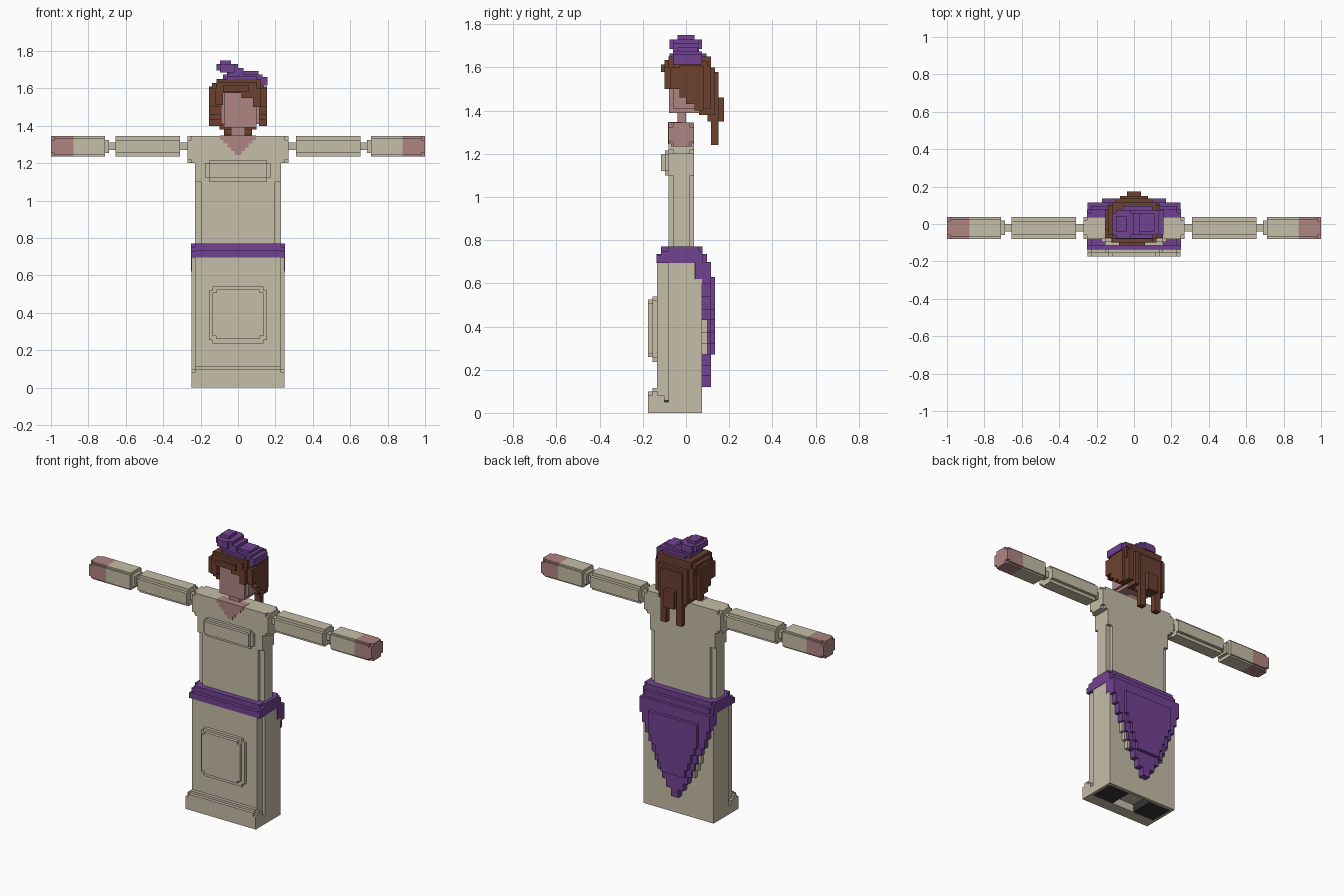
import bpy, bmesh


def mat(name, rgb):
    m = bpy.data.materials.new(name)
    m.diffuse_color = (*rgb, 1)
    return m


CLOTH = mat("cream cloth", (0.56, 0.51, 0.39))
SKIN = mat("skin", (0.42, 0.235, 0.225))
PURPLE = mat("purple cloth", (0.165, 0.055, 0.29))
BROWN = mat("brown hair", (0.15, 0.053, 0.03))
DARK = mat("dark shoe", (0.035, 0.035, 0.035))


def part(name, material, boxes, mirror=False):
    """One object from boxes given as (x0, x1, y0, y1, z0, z1)."""
    bm = bmesh.new()
    boxes = list(boxes)
    if mirror:
        boxes += [(-b[1], -b[0], *b[2:]) for b in boxes]
    for x0, x1, y0, y1, z0, z1 in boxes:
        geo = bmesh.ops.create_cube(bm, size=1)
        for v in geo["verts"]:
            v.co = ((x0 + x1) / 2 + v.co.x * (x1 - x0),
                    (y0 + y1) / 2 + v.co.y * (y1 - y0),
                    (z0 + z1) / 2 + v.co.z * (z1 - z0))
    me = bpy.data.meshes.new(name)
    bm.to_mesh(me)
    bm.free()
    me.materials.append(material)
    ob = bpy.data.objects.new(name, me)
    bpy.context.collection.objects.link(ob)
    return ob


def wide(w, y0, y1, z0, z1):
    """Box centred on x."""
    return (-w, w, y0, y1, z0, z1)


def notched(x0, x1, y0, y1, z0, z1, n=0.02):
    """Bar along x whose long edges are notched."""
    return [(x0, x1, y0 + n, y1 - n, z0, z1), (x0, x1, y0, y1, z0 + n, z1 - n)]


# Skirt: stepped block, hollow between the shoes, with hem and side walls
part("skirt", CLOTH, [
    wide(0.248, -0.08, 0.04, 0.05, 0.70),
    wide(0.23, -0.135, 0.075, 0.05, 0.70),
    wide(0.248, 0.03, 0.075, 0.05, 0.62),
    wide(0.248, -0.135, -0.10, 0, 0.08),
    wide(0.248, 0.055, 0.075, 0, 0.05),
    (-0.248, -0.232, -0.10, 0.055, 0, 0.05),
    (0.232, 0.248, -0.10, 0.055, 0, 0.05)])
part("skirt_hem", CLOTH, [
    wide(0.23, -0.155, -0.135, 0.0, 0.115),
    wide(0.248, -0.155, -0.13, 0.0, 0.10),
    wide(0.248, -0.175, -0.155, 0.0, 0.08),
    wide(0.23, -0.175, -0.155, 0.0, 0.10)])
part("shoes", DARK, [(0.08, 0.232, -0.10, 0.055, 0.002, 0.06)], mirror=True)

# Front pouch
part("skirt_pouch", CLOTH, [
    wide(0.155, -0.155, -0.13, 0.255, 0.52),
    wide(0.135, -0.155, -0.13, 0.235, 0.54),
    wide(0.135, -0.175, -0.15, 0.275, 0.51),
    wide(0.115, -0.175, -0.15, 0.26, 0.525)])

# Belt
part("belt", PURPLE, [
    wide(0.25, -0.115, 0.077, 0.695, 0.75),
    wide(0.23, -0.137, 0.097, 0.695, 0.735),
    wide(0.25, -0.137, -0.10, 0.695, 0.73),
    wide(0.23, -0.115, 0.077, 0.74, 0.77),
    wide(0.25, -0.08, 0.06, 0.74, 0.77),
    wide(0.25, 0.042, 0.077, 0.62, 0.70)])

# Shawl hanging at the back: stepped triangle in layers
steps = [(0.248, 0.60, 0.70), (0.23, 0.54, 0.60), (0.21, 0.48, 0.54),
         (0.185, 0.43, 0.48), (0.16, 0.37, 0.43), (0.14, 0.32, 0.37),
         (0.12, 0.27, 0.32), (0.09, 0.22, 0.27), (0.06, 0.17, 0.22),
         (0.025, 0.12, 0.17)]
part("back_shawl", PURPLE, [wide(w, 0.074, 0.115, a, b) for w, a, b in steps])
part("back_shawl_panel", PURPLE, [
    wide(min(0.17, w - 0.035), 0.11, 0.135, a, min(b, 0.63))
    for w, a, b in steps[:7]])
part("shawl_lining", CLOTH, [(w - 0.01, w + 0.015, 0.07, 0.10, a, b)
                             for w, a, b in steps[4:7]], mirror=True)

# Torso, side seams and shoulders
part("torso", CLOTH, [
    wide(0.197, -0.08, 0.037, 0.76, 1.20),
    wide(0.23, -0.06, 0.018, 0.76, 1.11),
    wide(0.23, -0.08, 0.037, 1.10, 1.21),
    wide(0.25, -0.08, 0.037, 1.20, 1.345),
    wide(0.27, -0.06, 0.018, 1.20, 1.345),
    wide(0.27, -0.08, 0.037, 1.22, 1.325)])
part("chest_pocket", CLOTH, [
    wide(0.175, -0.097, -0.075, 1.12, 1.20),
    wide(0.155, -0.097, -0.075, 1.10, 1.215),
    wide(0.155, -0.115, -0.09, 1.12, 1.20)])

# V-shaped neckline
part("neckline", SKIN, [wide(0.095 - 0.0188 * i, -0.084, -0.02,
                             1.325 - 0.02 * i, 1.347 - 0.02 * i)
                        for i in range(5)])
part("neck", SKIN, [wide(0.037, -0.04, 0.0, 1.34, 1.40)])

# Arms
part("arm_joints", CLOTH, [(0.26, 0.32, -0.04, 0.0, 1.27, 1.31),
                           (0.65, 0.70, -0.04, 0.0, 1.27, 1.31)], mirror=True)
part("upper_arms", CLOTH, notched(0.31, 0.655, -0.08, 0.037, 1.235, 1.345),
     mirror=True)
part("forearms", CLOTH,
     notched(0.71, 0.88, -0.08, 0.037, 1.235, 1.345, 0.01)
     + [(0.69, 0.72, -0.06, 0.018, 1.255, 1.325)], mirror=True)
part("hands", SKIN,
     notched(0.88, 0.98, -0.08, 0.037, 1.235, 1.345, 0.01)
     + notched(0.97, 1.0, -0.08, 0.037, 1.235, 1.345), mirror=True)

# Head
part("head", SKIN, [
    (-0.09, 0.115, -0.06, 0.075, 1.41, 1.62),
    (-0.075, 0.10, -0.078, 0.06, 1.39, 1.62)])

# Hair: cap, fringe, sides with a rising lower edge, back and two locks
part("hair_cap", BROWN, [
    (-0.115, 0.12, -0.08, 0.115, 1.585, 1.65),
    (-0.14, 0.14, -0.06, 0.10, 1.56, 1.63)])
part("hair_fringe", BROWN, [
    (-0.115, 0.10, -0.10, -0.07, 1.575, 1.635),
    (-0.08, 0.06, -0.115, -0.09, 1.58, 1.615),
    (-0.12, -0.08, -0.10, -0.06, 1.51, 1.60),
    (0.02, 0.12, -0.10, -0.06, 1.55, 1.60),
    (0.08, 0.12, -0.10, -0.06, 1.50, 1.56)])
side = [(-0.075, -0.03, 1.50, 1.60), (-0.03, 0.0, 1.46, 1.61),
        (0.0, 0.04, 1.43, 1.61), (0.04, 0.08, 1.40, 1.61)]
part("hair_sides", BROWN,
     [(0.112, 0.155, a, b, c, d) for a, b, c, d in side]
     + [(-0.155, -0.087, a, b, c, d) for a, b, c, d in side])
part("hair_back", BROWN, [
    wide(0.135, 0.06, 0.115, 1.41, 1.61),
    wide(0.10, 0.06, 0.135, 1.38, 1.60),
    wide(0.075, 0.10, 0.15, 1.35, 1.58),
    wide(0.037, 0.14, 0.175, 1.35, 1.46)])
part("hair_locks", BROWN, [(0.035, 0.075, 0.115, 0.15, 1.24, 1.40)], mirror=True)

# Head wrap with a raised knot on one side
part("head_wrap", PURPLE, [
    (-0.08, 0.13, -0.06, 0.075, 1.645, 1.675),
    (-0.06, 0.10, -0.077, 0.095, 1.645, 1.665),
    (0.08, 0.157, -0.06, 0.075, 1.615, 1.66),
    (-0.06, 0.11, -0.04, 0.055, 1.67, 1.692),
    (-0.05, 0.03, -0.06, 0.06, 1.67, 1.71)])
part("head_wrap_knot", PURPLE, [
    (-0.115, 0.0, -0.06, 0.06, 1.695, 1.73),
    (-0.095, -0.02, -0.077, 0.075, 1.685, 1.73),
    (-0.095, -0.037, -0.04, 0.04, 1.72, 1.75)])
